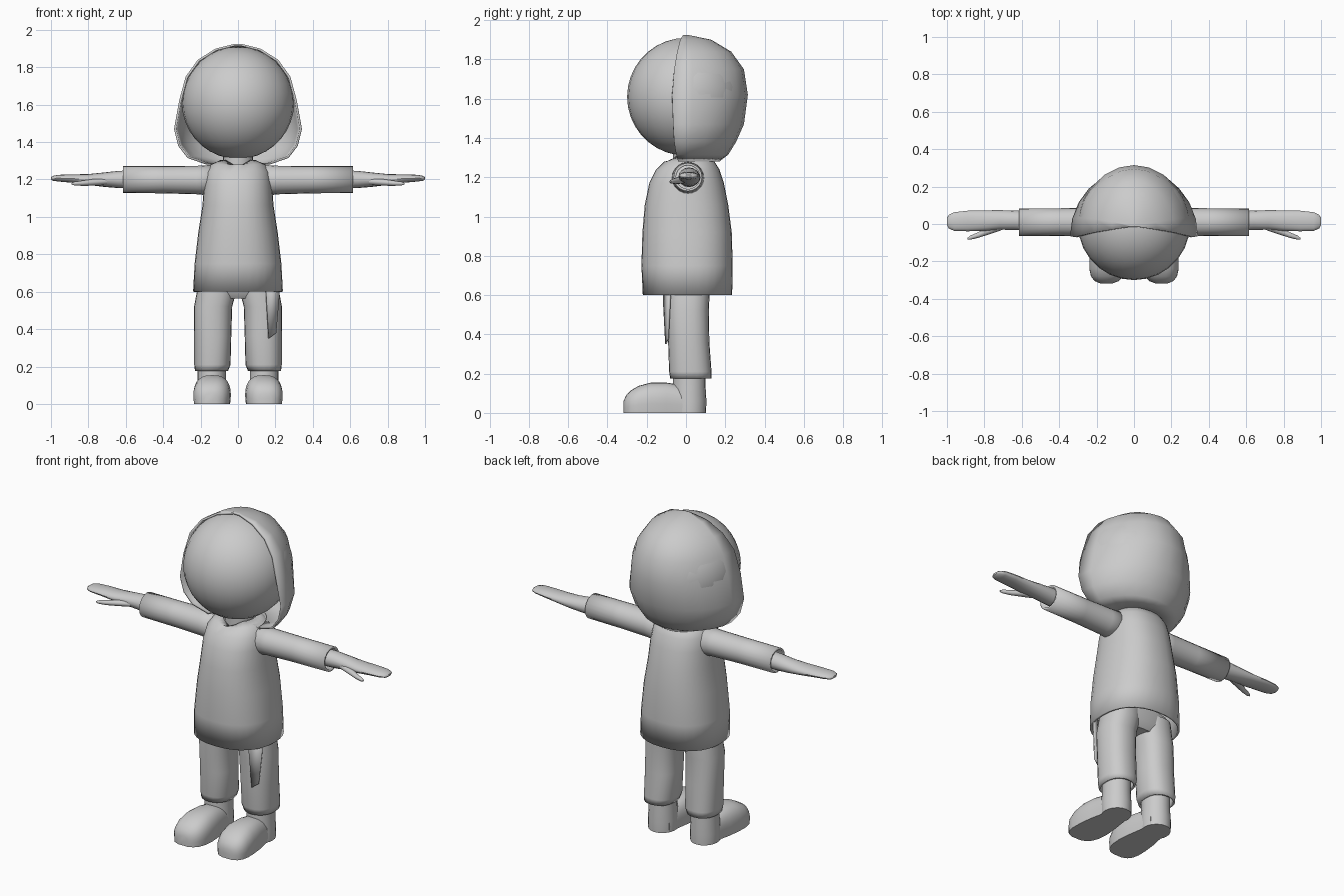
import bpy, bmesh, math
from mathutils import Vector

if "Cube" in bpy.data.objects:
    bpy.data.objects.remove(bpy.data.objects["Cube"])

grey = bpy.data.materials.new("plain grey")
grey.use_nodes = True
grey.diffuse_color = (0.6, 0.6, 0.6, 1)
grey.node_tree.nodes["Principled BSDF"].inputs["Base Color"].default_value = (0.6, 0.6, 0.6, 1)


def finish(name, bm, solid=0, subdiv=0, sharp=40):
    bmesh.ops.recalc_face_normals(bm, faces=bm.faces)
    mesh = bpy.data.meshes.new(name)
    bm.to_mesh(mesh)
    bm.free()
    mesh.materials.append(grey)
    ob = bpy.data.objects.new(name, mesh)
    bpy.context.collection.objects.link(ob)
    if subdiv:
        mod = ob.modifiers.new("smooth", "SUBSURF")
        mod.levels = mod.render_levels = subdiv
    if solid:
        mod = ob.modifiers.new("thickness", "SOLIDIFY")
        mod.thickness = solid
        mod.offset = -1
    bpy.ops.object.select_all(action="DESELECT")
    ob.select_set(True)
    bpy.context.view_layer.objects.active = ob
    bpy.ops.object.shade_smooth_by_angle(angle=math.radians(sharp))
    return ob


def oval(cx, cy, rx, ry, z, n=24, power=2.0):
    pts = []
    for i in range(n):
        a = 2 * math.pi * i / n
        c, s = math.cos(a), math.sin(a)
        pts.append(Vector((cx + rx * math.copysign(abs(c) ** (2 / power), c),
                           cy + ry * math.copysign(abs(s) ** (2 / power), s), z)))
    return pts


def loft(name, rings, caps=(True, True), closed=True, **kw):
    bm = bmesh.new()
    rows = [[bm.verts.new(p) for p in r] for r in rings]
    n = len(rows[0])
    for a, b in zip(rows, rows[1:]):
        for i in range(n if closed else n - 1):
            j = (i + 1) % n
            bm.faces.new((a[i], a[j], b[j], b[i]))
    if caps[0]:
        bm.faces.new(rows[0])
    if caps[1]:
        bm.faces.new(rows[-1])
    return finish(name, bm, **kw)


def along_x(side, x, y, z, ry, rz, n=20):
    return [Vector((side * x, p.x, p.y)) for p in oval(y, z, ry, rz, 0, n)]


# Head and neck
bm = bmesh.new()
bmesh.ops.create_uvsphere(bm, u_segments=28, v_segments=18, radius=0.3)
bmesh.ops.translate(bm, verts=bm.verts, vec=(0, 0, 1.61))
finish("head", bm)
loft("neck", [oval(0, 0.015, 0.08, 0.08, z) for z in (1.22, 1.36)])

# Hair shell, open at the face: height, half width, back, front edge
hair_rows = [(1.28, 0.17, 0.17, -0.04), (1.315, 0.27, 0.215, -0.05),
             (1.38, 0.32, 0.255, -0.06), (1.47, 0.342, 0.295, -0.065),
             (1.62, 0.315, 0.315, -0.07), (1.75, 0.28, 0.295, -0.06),
             (1.84, 0.215, 0.23, -0.045), (1.90, 0.12, 0.13, -0.03),
             (1.925, 0.02, 0.01, -0.015)]
hair = []
for z, w, back, edge in hair_rows:
    hair.append([Vector((w * math.cos(math.pi * i / 12),
                         edge + (back - edge) * math.sin(math.pi * i / 12), z))
                 for i in range(13)])
loft("hair", hair, caps=(False, True), closed=False, solid=0.012)
loft("hair_underside", [hair[0], [Vector((p.x * 0.4, p.y * 0.4, 1.30)) for p in hair[0]]],
     caps=(False, False), closed=False)

# Tunic: height, half width, front, back
tunic = []
for z, w, front, back in [(0.60, 0.24, -0.22, 0.235), (0.75, 0.232, -0.227, 0.238),
                          (0.92, 0.212, -0.222, 0.233), (1.06, 0.19, -0.21, 0.215),
                          (1.17, 0.182, -0.187, 0.193), (1.24, 0.17, -0.152, 0.17),
                          (1.28, 0.145, -0.11, 0.145), (1.305, 0.092, -0.075, 0.105)]:
    tunic.append(oval(0, (front + back) / 2, w, (back - front) / 2, z, 32, 2.3))
# V-shaped neckline
for p in tunic[-1]:
    if p.y < 0:
        p.z -= max(0, 0.04 - abs(p.x) * 0.6)
loft("tunic", tunic, caps=(False, False), solid=0.012)

# Legs share one pelvis
loft("pelvis", [oval(0, 0.01, w, d, z, 28, 2.6) for z, w, d in
                [(0.565, 0.12, 0.075), (0.60, 0.2, 0.10), (0.68, 0.2, 0.11)]])

for side, label in ((1, "left"), (-1, "right")):
    # Sleeve, hand and thumb
    loft(label + "_sleeve", [along_x(side, x, 0.01, z, ry, rz) for x, z, ry, rz in
                             [(0.10, 1.195, 0.085, 0.085), (0.22, 1.197, 0.078, 0.076),
                              (0.40, 1.199, 0.074, 0.073), (0.615, 1.2, 0.073, 0.072)]],
         caps=(False, False), solid=0.012)
    loft(label + "_hand", [along_x(side, x, y, z, ry, rz, 16) for x, y, z, ry, rz in
                           [(0.52, 0.015, 1.2, 0.054, 0.05), (0.64, 0.02, 1.2, 0.052, 0.046),
                            (0.72, 0.022, 1.199, 0.052, 0.038), (0.80, 0.018, 1.2, 0.055, 0.029),
                            (0.89, 0.016, 1.205, 0.055, 0.022), (0.96, 0.013, 1.207, 0.05, 0.018),
                            (0.99, 0.013, 1.206, 0.037, 0.013), (1.0, 0.013, 1.206, 0.018, 0.006)]])
    loft(label + "_thumb", [along_x(side, x, y, z, ry, rz, 12) for x, y, z, ry, rz in
                            [(0.70, 0.0, 1.19, 0.03, 0.02), (0.77, -0.03, 1.185, 0.024, 0.018),
                             (0.83, -0.058, 1.18, 0.015, 0.014), (0.875, -0.073, 1.178, 0.011, 0.01),
                             (0.89, -0.078, 1.178, 0.004, 0.004)]])
    # Trouser leg, open at the ankle
    loft(label + "_trouser_leg", [oval(side * x, y, rx, ry, z, 24, 2.3) for x, y, rx, ry, z in
                                  [(0.142, 0.025, 0.088, 0.105, 0.175), (0.137, 0.022, 0.097, 0.108, 0.21),
                                   (0.135, 0.014, 0.099, 0.105, 0.36), (0.133, 0.008, 0.102, 0.108, 0.52),
                                   (0.115, 0.01, 0.105, 0.11, 0.60), (0.11, 0.01, 0.1, 0.11, 0.66)]],
         caps=(False, True), solid=0.012)
    # Shoe: ankle column and rounded toe with a flat sole
    loft(label + "_ankle", [oval(side * 0.14, 0.017, rx, ry, z, 20) for rx, ry, z in
                            [(0.08, 0.085, 0), (0.082, 0.087, 0.06), (0.077, 0.083, 0.13),
                             (0.077, 0.083, 0.22)]])
    shoe = []
    for y, x, w, h in [(0.06, 0.138, 0.07, 0.11), (-0.04, 0.135, 0.08, 0.145),
                       (-0.10, 0.137, 0.092, 0.154), (-0.18, 0.138, 0.1, 0.154),
                       (-0.24, 0.141, 0.098, 0.138), (-0.28, 0.144, 0.086, 0.115),
                       (-0.305, 0.146, 0.065, 0.09), (-0.318, 0.147, 0.032, 0.06)]:
        arch = [Vector((side * (x + w * math.copysign(abs(math.cos(a)) ** 0.75, math.cos(a))), y,
                        h * (0.3 + 0.7 * math.sin(a) ** 0.85)))
                for a in [math.pi * i / 14 for i in range(15)]]
        shoe.append(arch + [Vector((side * (x - w * 0.96), y, 0)), Vector((side * (x + w * 0.96), y, 0))])
    loft(label + "_shoe", shoe, sharp=50)

# Cloth strip hanging below the tunic on the left leg
strip = [(0.15, -0.118, 0.64), (0.152, -0.118, 0.58), (0.165, -0.106, 0.35),
         (0.205, -0.095, 0.38), (0.222, -0.085, 0.58), (0.222, -0.085, 0.64)]
bm = bmesh.new()
bm.faces.new([bm.verts.new(p) for p in strip])
finish("hanging_strip", bm, solid=0.008)
